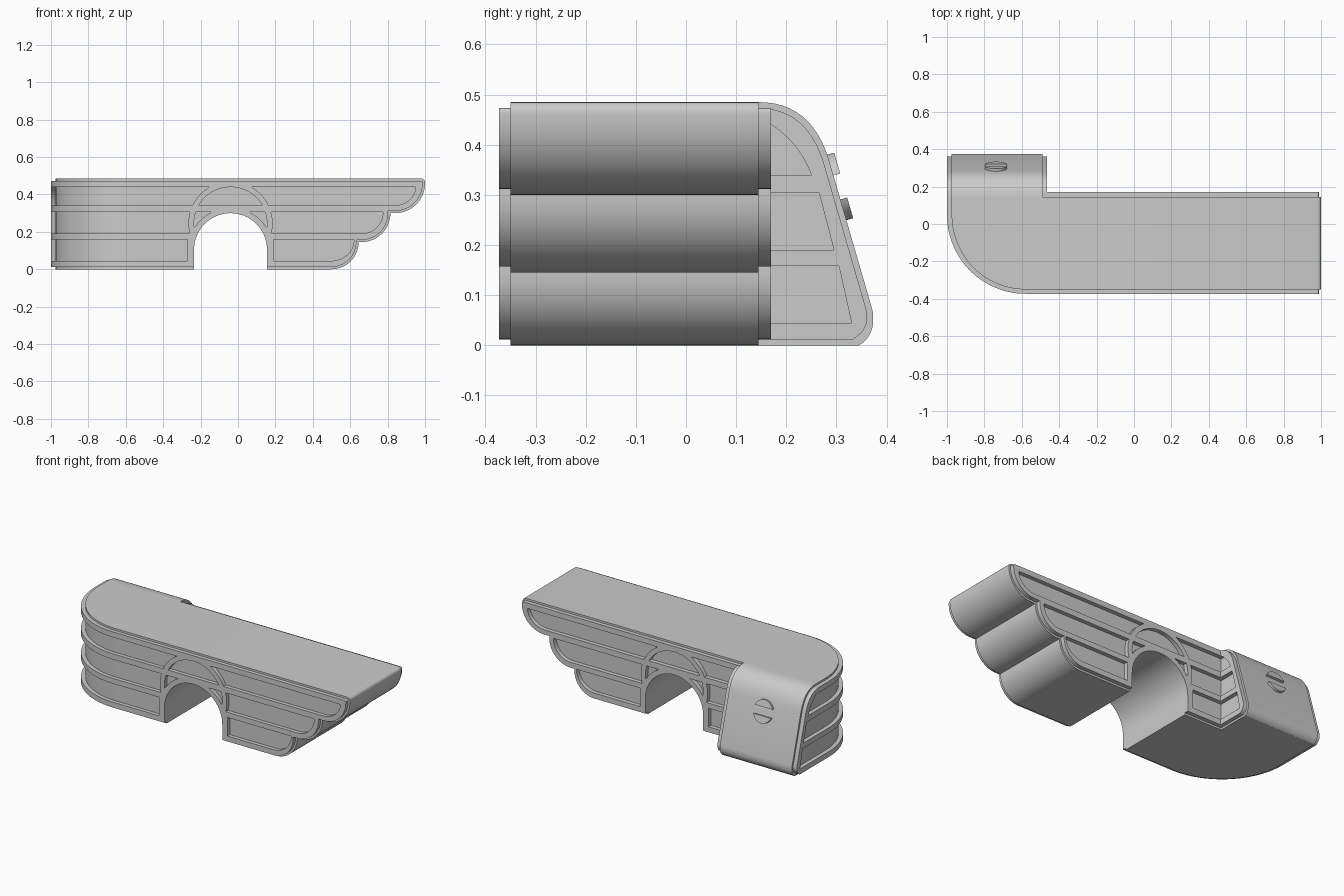
import bpy, bmesh, math
from mathutils import Matrix, Vector

if "Cube" in bpy.data.objects:
    bpy.data.objects.remove(bpy.data.objects["Cube"])

FRONT = Matrix(((1, 0, 0, 0), (0, 0, -1, 0), (0, 1, 0, 0), (0, 0, 0, 1)))  # profile in x,z
SIDE = Matrix(((0, 0, 1, 0), (1, 0, 0, 0), (0, 1, 0, 0), (0, 0, 0, 1)))    # profile in y,z
PLAN = Matrix.Identity(4)                                                  # profile in x,y
AX = -0.04          # arch centre line
T, TOP = 0.025, 0.485


def arc(cx, cy, rx, ry, a0, a1, n=14):
    return [(cx + rx * math.cos(math.radians(a0 + (a1 - a0) * i / n)),
             cy + ry * math.sin(math.radians(a0 + (a1 - a0) * i / n))) for i in range(n + 1)]


def bez(p, q, r, n=12):
    p, q, r = Vector(p), Vector(q), Vector(r)
    return [tuple(p * (1 - t) ** 2 + q * 2 * t * (1 - t) + r * t * t)
            for t in (i / n for i in range(n + 1))]


def plate(name, loops, basis, lo, hi):
    """Extrude an outline with holes between two depths along the profile normal."""
    cu = bpy.data.curves.new(name + "_outline", 'CURVE')
    cu.dimensions, cu.fill_mode, cu.extrude = '2D', 'BOTH', (hi - lo) / 2
    for pts in loops:
        sp = cu.splines.new('POLY')
        sp.points.add(len(pts) - 1)
        for p, co in zip(sp.points, pts):
            p.co = (co[0], co[1], 0, 1)
        sp.use_cyclic_u = True
    tmp = bpy.data.objects.new("tmp", cu)
    bpy.context.collection.objects.link(tmp)
    dg = bpy.context.evaluated_depsgraph_get()
    me = bpy.data.meshes.new_from_object(tmp.evaluated_get(dg))
    bpy.data.objects.remove(tmp)
    bpy.data.curves.remove(cu)
    me.name = name
    me.transform(basis @ Matrix.Translation((0, 0, (lo + hi) / 2)))
    bm = bmesh.new()
    bm.from_mesh(me)
    bmesh.ops.remove_doubles(bm, verts=bm.verts, dist=1e-5)
    bmesh.ops.recalc_face_normals(bm, faces=bm.faces)
    bm.to_mesh(me)
    bm.free()
    ob = bpy.data.objects.new(name, me)
    bpy.context.collection.objects.link(ob)
    return ob


def front_outline(left, d):
    """Stepped wing profile with arch, inset by d, clockwise from top left."""
    r = 0.02 - d
    return ([(left, TOP - d)] + arc(0.98, 0.465, r, r, 90, 0, 5)
            + arc(0.84, 0.46, 0.16 - d, 0.16 - d, 0, -90) + [(0.815 - d, 0.30 + d)]
            + arc(0.66, 0.30, 0.155 - d, 0.155 - d, 0, -90) + [(0.645 - d, 0.145 + d)]
            + arc(0.50, 0.145, 0.145 - d, 0.145 - d, 0, -90)
            + [(AX + 0.195, d)] + arc(AX, 0.105, 0.195, 0.195, 0, 180, 32)
            + [(AX - 0.195, d), (left, d)])


def side_outline(left, d):
    """Back cover profile, inset by d, clockwise from top left."""
    pts = [(left, TOP - d)] if left < 0.145 else []
    return (pts + bez((0.145, TOP - d), (0.25 - d, TOP - d), (0.285 - d, 0.37))
            + bez((0.372 - d, 0.07), (0.38 - d, 0.02 + d), (0.345 - d, d), 8) + [(left, d)])


def ring(r, z0, z1, cz=0.245, n=8):
    """Half-widths of an arch circle between two heights."""
    zs = [z0 + (z1 - z0) * i / n for i in range(n + 1)]
    return [(math.sqrt(r * r - (z - cz) ** 2), z) for z in zs]


BANDS = [(0.045, 0.158), (0.19, 0.305), (0.34, 0.44)]   # recessed panel heights
EDGES = [[(0.23, z) for z in BANDS[0]], ring(0.225, *BANDS[1]), ring(0.225, *BANDS[2])]
TIPS = [(0.50, 0.12), (0.66, 0.115), (0.83, 0.12)]


def wing_frame(name, left, lo, hi):
    outer = front_outline(left, 0.012)
    holes = []
    for (z0, z1), edge, (cx, rx) in zip(BANDS, EDGES, TIPS):
        # open panels left of the arch, closed panels to its right
        outer += [(left, z0)] + [(AX - w, z) for w, z in edge] + [(left, z1)]
        holes.append([(AX + w, z) for w, z in edge] + arc(cx, z1, rx, z1 - z0, 0, -90))
    # fanlight over the arch and its two corner slivers
    cap = ring(0.195, 0.34, 0.4399, n=16)
    holes.append([(AX + w, z) for w, z in cap] + [(AX - w, z) for w, z in reversed(cap)])
    tri = ring(0.195, 0.225, 0.305) + ring(0.225, 0.305, 0.228, 0.105)
    for s in (1, -1):
        holes.append([(AX + s * w, z) for w, z in tri])
    return plate(name, [outer] + holes, FRONT, lo, hi)


def end_frame(name, left, lo, hi):
    outer = side_outline(left, 0.012)
    ends = [[(0.33, 0.045), (0.305, 0.158)], [(0.295, 0.19), (0.265, 0.305)],
            bez((0.25, 0.34), (0.225, 0.405), (0.17, 0.44))]
    for (z0, z1), e in zip(BANDS, ends):
        outer += [(left, z0)] + e + [(left, z1)]
    return plate(name, [outer], SIDE, lo, hi)


# Solid body: winged counter, rounded corner, sloping back cover
CX, CY = -0.58, 0.05
R_IN, R_OUT = 0.395, 0.42
parts = [plate("counter_body", [front_outline(CX, 0)], FRONT, -0.145, 0.35)]
inner = arc(CX, CY, R_IN, CY + 0.35, 180, 270, 28)
parts.append(plate("corner_body", [[(CX, 0.145), (-0.975, 0.145)] + inner], PLAN, 0, TOP))
parts.append(plate("back_cover", [side_outline(0.145, 0)], SIDE, -0.975, -0.49))

# Raised trim on front, back and both ends of the return
parts.append(wing_frame("front_trim", CX, 0.35, 0.373))
parts.append(wing_frame("back_trim", -0.49, -0.145 - T, -0.145))
parts.append(end_frame("left_end_trim", CY, -1.0, -0.975))
parts.append(end_frame("inner_end_trim", 0.145, -0.49, -0.465))

# Trim bands wrapping the rounded corner
outer = arc(CX, CY, R_OUT, CY + 0.373, 270, 180, 28)
for i, (z0, z1) in enumerate([(0.012, 0.045), (0.158, 0.19), (0.305, 0.34), (0.44, 0.473)]):
    parts.append(plate(f"corner_band_{i + 1}", [inner + outer], PLAN, z0, z1))

# Pair of half-round grips on the sloping cover
down = Vector((0, 0.087, -0.30)).normalized()
across = Vector((-1, 0, 0))
normal = across.cross(-down)
if normal.y < 0:
    across, normal = -across, -normal
basis = Matrix((across, -down, normal)).transposed().to_4x4()
basis.translation = (-0.738, 0.301, 0.315)
a = math.degrees(math.asin(0.025 / 0.068))
for name, start in (("upper_grip", a), ("lower_grip", 180 + a)):
    parts.append(plate(name, [arc(0, 0, 0.063, 0.068, start, start + 180 - 2 * a, 20)],
                       basis, -0.004, 0.014))

# Smooth curved surfaces, crisp edges
bpy.ops.object.select_all(action='DESELECT')
for ob in parts:
    ob.select_set(True)
bpy.context.view_layer.objects.active = parts[0]
bpy.ops.object.shade_smooth_by_angle(angle=math.radians(30))
